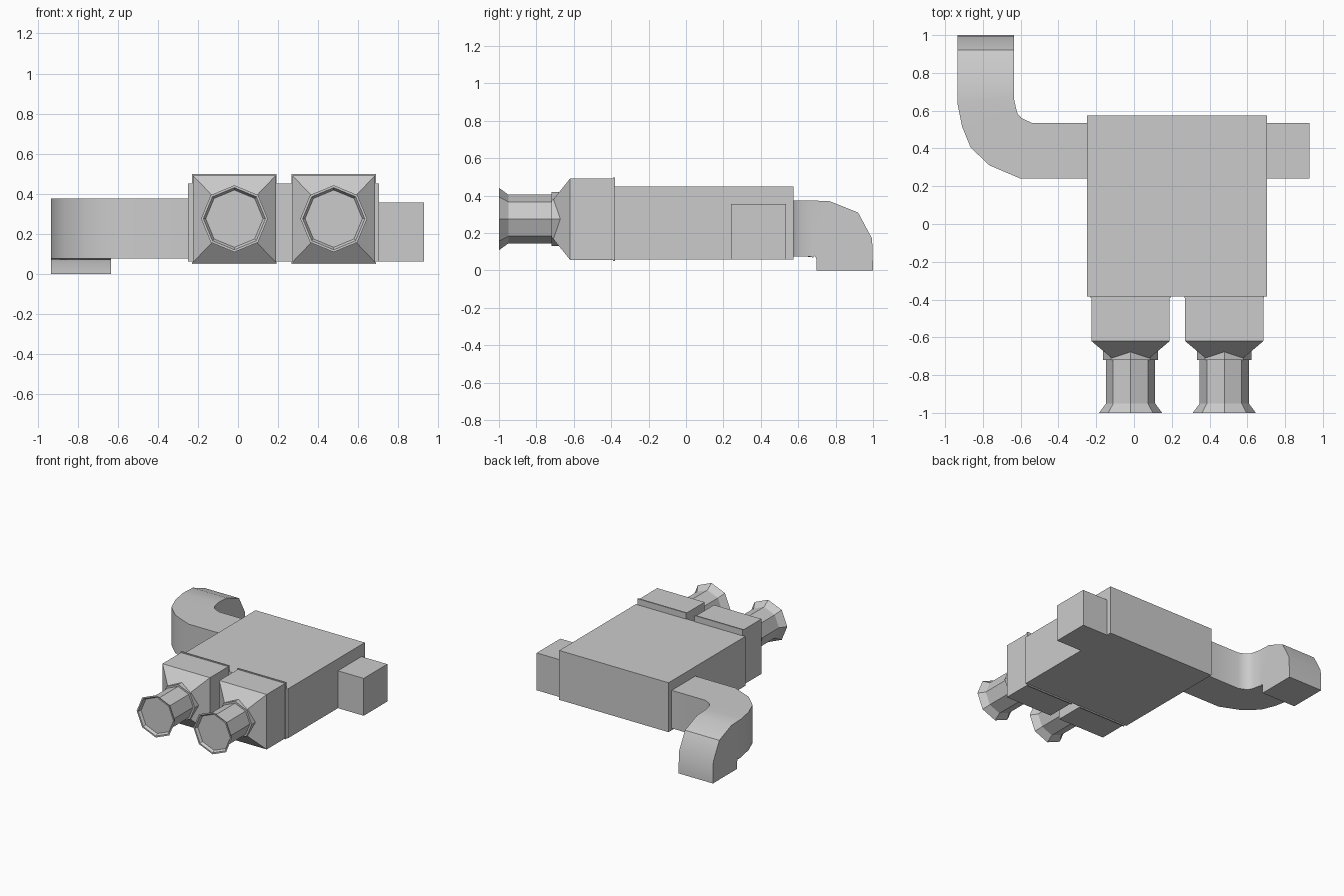
import bpy, bmesh, math

if "Cube" in bpy.data.objects:
    bpy.data.objects.remove(bpy.data.objects["Cube"])


def finish(name, bm, smooth=None):
    bmesh.ops.recalc_face_normals(bm, faces=bm.faces[:])
    me = bpy.data.meshes.new(name)
    bm.to_mesh(me)
    bm.free()
    ob = bpy.data.objects.new(name, me)
    bpy.context.collection.objects.link(ob)
    if smooth:
        bpy.ops.object.select_all(action='DESELECT')
        ob.select_set(True)
        bpy.context.view_layer.objects.active = ob
        bpy.ops.object.shade_smooth_by_angle(angle=math.radians(smooth))
    return ob


def loft(name, rings, smooth=None):
    """Skin a list of closed rings and cap both ends."""
    bm = bmesh.new()
    loops = [[bm.verts.new(p) for p in r] for r in rings]
    for a, b in zip(loops, loops[1:]):
        n = len(a)
        for i in range(n):
            j = (i + 1) % n
            bm.faces.new((a[i], a[j], b[j], b[i]))
    bm.faces.new(loops[0])
    bm.faces.new(loops[-1])
    return finish(name, bm, smooth)


def rect(cx, cz, hx, hz, y):
    return [(cx + sx * hx, y, cz + sz * hz)
            for sx, sz in ((-1, -1), (1, -1), (1, 1), (-1, 1))]


def box(name, x0, x1, y0, y1, z0, z1):
    c = ((x0 + x1) / 2, (z0 + z1) / 2, (x1 - x0) / 2, (z1 - z0) / 2)
    return loft(name, [rect(*c, y0), rect(*c, y1)])


# Main casing and side stub
box("casing", -0.25, 0.705, -0.385, 0.575, 0.06, 0.45)
box("side_stub", 0.70, 0.93, 0.24, 0.535, 0.06, 0.355)

# Two front housings, each with a back lip, tapered nose and flared nozzle
NOZZLE = [(0.145, -0.64), (0.145, -0.72), (0.13, -0.72), (0.13, -0.95),
          (0.167, -1.0), (0.155, -1.0), (0.143, -0.98)]
for side, cx in (("left", -0.018), ("right", 0.478)):
    loft(side + "_housing", [
        rect(cx, 0.274, 0.211, 0.224, -0.38),
        rect(cx, 0.274, 0.211, 0.224, -0.391),
        rect(cx, 0.274, 0.207, 0.217, -0.391),
        rect(cx, 0.274, 0.207, 0.217, -0.62),
        rect(cx, 0.274, 0.09, 0.095, -0.718)])
    loft(side + "_nozzle", [
        [(cx + r * math.cos(k * math.pi / 4), y, 0.275 + r * math.sin(k * math.pi / 4))
         for k in range(8)] for r, y in NOZZLE])

# Bent duct: sideways bend in plan (inner xy, outer xy), then a bend down
ZB, ZT = 0.075, 0.375
PLAN = [((-0.24, 0.535), (-0.24, 0.24)), ((-0.54, 0.535), (-0.60, 0.24)),
        ((-0.595, 0.56), (-0.765, 0.31)), ((-0.617, 0.585), (-0.865, 0.405)),
        ((-0.625, 0.615), (-0.91, 0.515)), ((-0.635, 0.66), (-0.935, 0.64))]
# (inner yz, outer yz)
DROP = [((0.68, 0.07), (0.77, 0.37)), ((0.69, 0.078), (0.92, 0.31)),
        ((0.697, 0.06), (0.995, 0.17)), ((0.697, 0.0), (1.0, 0.0))]
rings = [[(*i, ZB), (*o, ZB), (*o, ZT), (*i, ZT)] for i, o in PLAN]
rings += [[(-0.635, *i), (-0.935, *i), (-0.935, *o), (-0.635, *o)] for i, o in DROP]
loft("bent_duct", rings, smooth=32)
